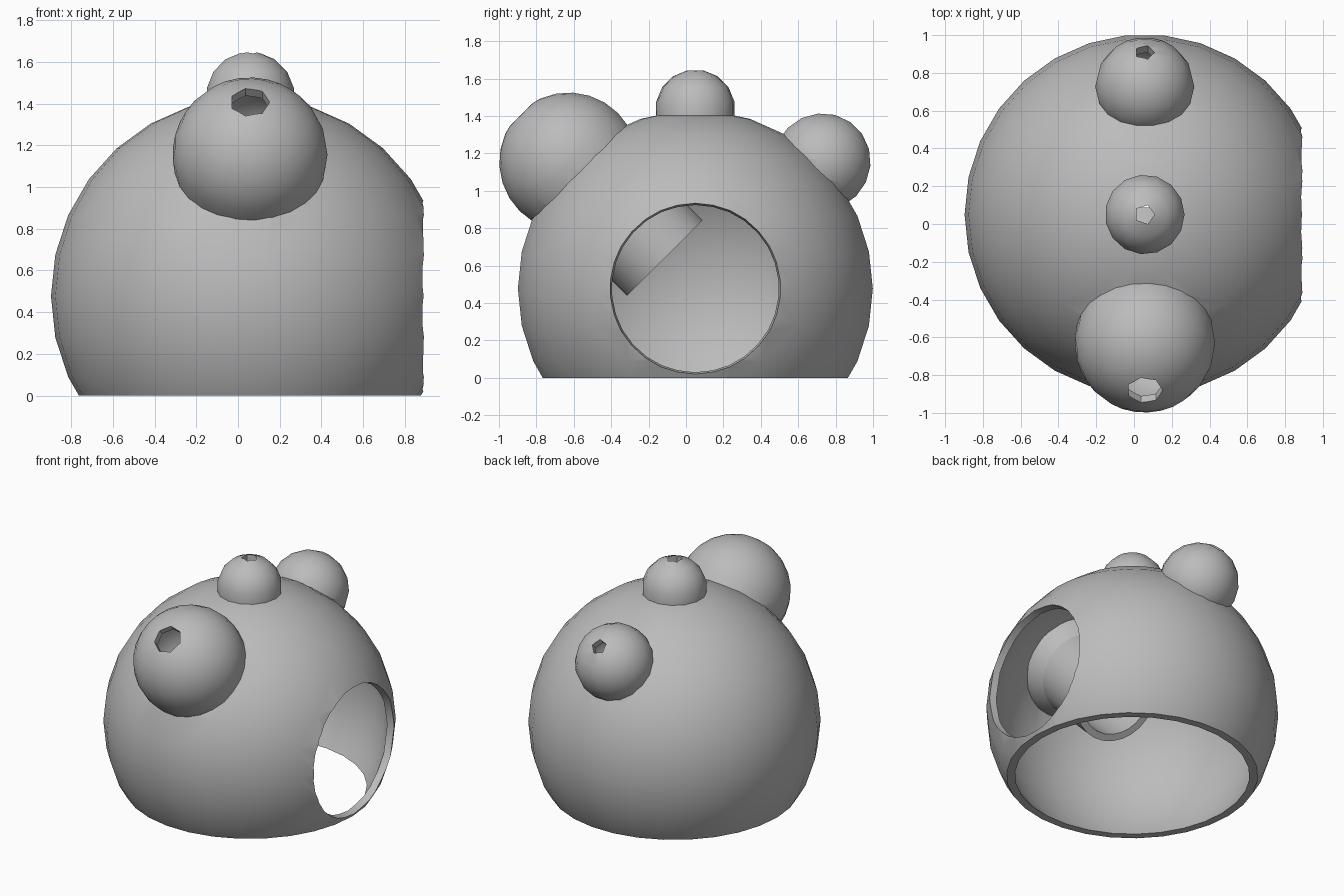
import bpy, bmesh, math
from mathutils import Matrix, Vector

old = bpy.data.objects.get("Cube")
if old:
    bpy.data.objects.remove(old, do_unlink=True)

grey = bpy.data.materials.new("plain_grey")
grey.use_nodes = True
grey.diffuse_color = (0.5, 0.5, 0.5, 1)
grey.node_tree.nodes["Principled BSDF"].inputs["Base Color"].default_value = (0.5, 0.5, 0.5, 1)

U = 0.0477                                # wall thickness
R = 20 * U                                # dome radius
CENTRE = Vector((0.057, 0.05, 10 * U))


def lathe(name, profile, segments, matrix):
    """Closed solid of revolution from (radius, height) points, bottom to top."""
    bm = bmesh.new()
    rings = []
    for r, z in profile:
        angles = [math.tau * i / segments for i in range(segments)]
        rings.append([bm.verts.new((r * math.cos(a), r * math.sin(a), z)) for a in angles])
    for low, high in zip(rings, rings[1:]):
        for i in range(segments):
            j = (i + 1) % segments
            bm.faces.new((low[i], low[j], high[j], high[i]))
    bm.faces.new(rings[0][::-1])
    bm.faces.new(rings[-1])
    bm.transform(matrix)
    mesh = bpy.data.meshes.new(name)
    bm.to_mesh(mesh)
    bm.free()
    mesh.materials.append(grey)
    obj = bpy.data.objects.new(name, mesh)
    bpy.context.scene.collection.objects.link(obj)
    return obj


def ball_profile(radius, rings):
    lats = [math.pi * ((i + 0.5) / rings - 0.5) for i in range(rings)]
    return [(radius * math.cos(a), radius * math.sin(a)) for a in lats]


def pod_profile(radius, tube, length, rings):
    """Ball with a straight tube leaving its underside."""
    joint = -math.sqrt(radius ** 2 - tube ** 2)
    ball = [p for p in ball_profile(radius, rings) if p[1] > joint + 0.01]
    return [(tube, -length), (tube, joint)] + ball


def combine(target, tool, operation):
    """Apply one boolean and discard the tool."""
    mod = target.modifiers.new(operation, "BOOLEAN")
    mod.object, mod.operation, mod.solver = tool, operation, "EXACT"
    bpy.context.view_layer.update()
    result = target.evaluated_get(bpy.context.evaluated_depsgraph_get())
    mesh = bpy.data.meshes.new_from_object(result)
    target.modifiers.clear()
    target.data = mesh
    bpy.data.objects.remove(tool, do_unlink=True)


# Hollow dome
at_centre = Matrix.Translation(CENTRE)
dome = lathe("hollow_dome", ball_profile(R, 15), 30, at_centre)
combine(dome, lathe("cavity", ball_profile(R - U, 15), 30, at_centre), "DIFFERENCE")

# Pods: tilt, ball radius, tube radius, tube length, segments, hole radius, hole sides
pods = [
    (45, 7.8 * U, 6 * U, 15.2 * U, 25, 2 * U, 7),
    (-45, 5.5 * U, 4.1 * U, 10.5 * U, 18, 1.1 * U, 5),
    (0, 4.5 * U, 3.3 * U, 8.5 * U, 15, 1.1 * U, 5),
]
bores = []
for tilt, ball, tube, length, segs, hole, sides in pods:
    place = at_centre @ Matrix.Rotation(math.radians(tilt), 4, "X") @ Matrix.Translation((0, 0, R + 0.003))
    rings = (segs + 1) // 2
    combine(dome, lathe("pod", pod_profile(ball, tube, length, rings), segs, place), "UNION")
    bores.append(lathe("bore", pod_profile(ball - U, tube - U, length + U / 2, rings), segs, place))
    bores.append(lathe("hole", [(hole, 0), (hole, ball + U)], sides, place))
for bore in bores:
    combine(dome, bore, "DIFFERENCE")

# Round side doorway and flat open base
sideways = at_centre @ Matrix.Rotation(math.radians(90), 4, "Y")
combine(dome, lathe("doorway", [(0.435, 0.72), (0.49, 1.0)], 30, sideways), "DIFFERENCE")
combine(dome, lathe("base_cut", [(2, -1), (2, 0)], 4, Matrix()), "DIFFERENCE")

# Smooth shading with crisp cut edges
bpy.ops.object.select_all(action="DESELECT")
dome.select_set(True)
bpy.context.view_layer.objects.active = dome
bpy.ops.object.shade_smooth_by_angle(angle=math.radians(30))
